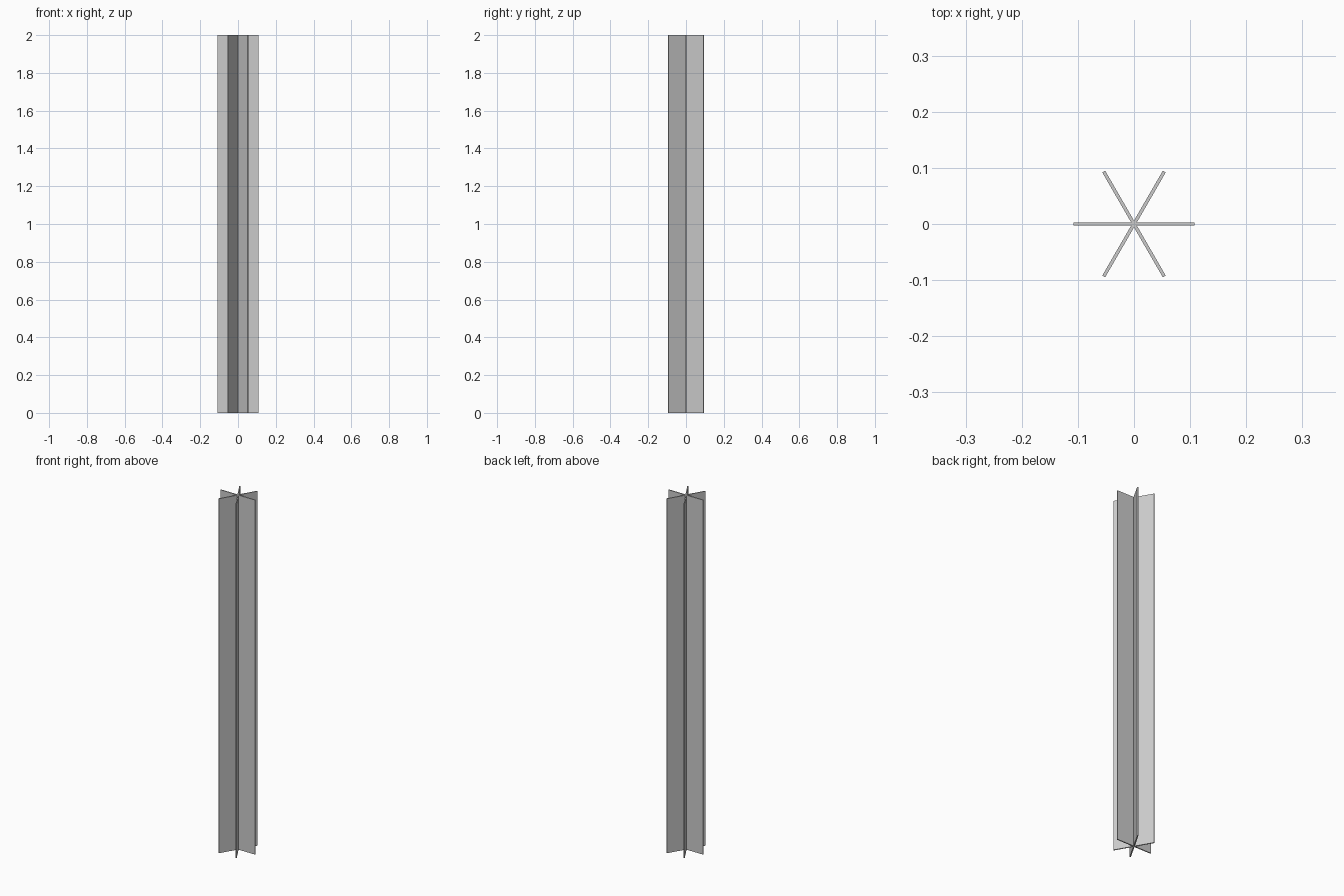
import bpy, bmesh
from math import radians
from mathutils import Vector, Matrix

if "Cube" in bpy.data.objects:
    bpy.data.objects.remove(bpy.data.objects["Cube"])

ARM, HALF, HEIGHT = 0.108, 0.003, 2.0   # vane reach, half thickness, length

# Star cross-section: two tip corners and one inner corner per vane
profile = []
for i in range(6):
    turn = Matrix.Rotation(radians(60 * i), 3, 'Z')
    for p in ((ARM, -HALF, 0), (ARM, HALF, 0), (HALF * 3 ** 0.5, HALF, 0)):
        profile.append(turn @ Vector(p))

# Six-vaned post extruded up from the floor
bm = bmesh.new()
base = bm.faces.new([bm.verts.new(p) for p in profile])
top = bmesh.ops.extrude_face_region(bm, geom=[base], use_keep_orig=True)
bmesh.ops.translate(bm, vec=(0, 0, HEIGHT),
                    verts=[v for v in top['geom'] if isinstance(v, bmesh.types.BMVert)])
bmesh.ops.recalc_face_normals(bm, faces=bm.faces)

mesh = bpy.data.meshes.new("six_vane_post")
bm.to_mesh(mesh)
bm.free()
bpy.context.collection.objects.link(bpy.data.objects.new("six_vane_post", mesh))
